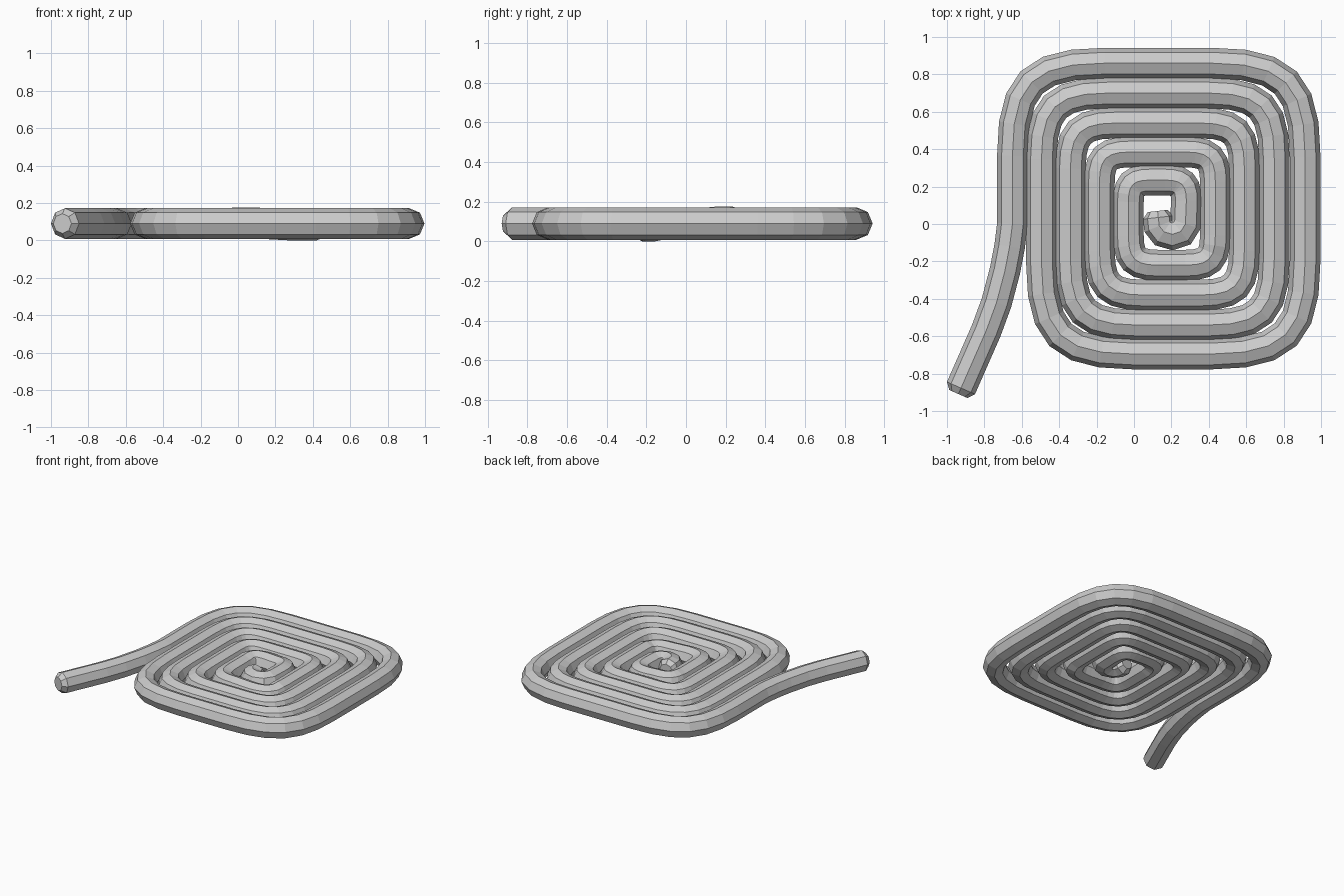
import bpy, bmesh, math
from mathutils import Vector

if "Cube" in bpy.data.objects:
    bpy.data.objects.remove(bpy.data.objects["Cube"])

R, ZC, SIDES, SEG = 0.082, 0.09, 8, 6

# Centre lines of the straight runs, from the inside outwards
rights = [0.28, 0.435, 0.59, 0.75, 0.915]
tops = [0.235, 0.385, 0.54, 0.70, 0.86]
lefts = [-0.03, -0.185, -0.34, -0.495, -0.65]
bottoms = [-0.22, -0.38, -0.54, -0.695]

# Inner curl
path = [Vector(p) for p in ((0.13, 0.035), (0.135, -0.01), (0.16, -0.042),
                            (0.205, -0.055), (0.25, -0.04), (0.275, 0.0))]

# Corners of the squared spiral
corners = []
for i in range(5):
    corners += [(rights[i], tops[i]), (lefts[i], tops[i])]
    if i < 4:
        corners += [(lefts[i], bottoms[i]), (rights[i + 1], bottoms[i])]
corners = [Vector(c) for c in corners]
full = [Vector((0.28, 0.0))] + corners + [Vector((-0.65, -0.7))]


def round_corner(prev, corner, nxt):
    """Cubic curve around one corner, wider on the outer turns."""
    half = max(abs(corner.x - 0.13), abs(corner.y - 0.08))
    reach = 0.1 + 0.65 * half * half
    a, b = prev - corner, nxt - corner
    da = min(reach, a.length * 0.47)
    db = min(reach, b.length * 0.47)
    a, b = a.normalized() * da, b.normalized() * db
    pts = []
    for k in range(SEG + 1):
        t = k / SEG
        wa = (1 - t) ** 3 + 3 * (1 - t) ** 2 * t * 0.22
        wb = t ** 3 + 3 * t * t * (1 - t) * 0.22
        pts.append(corner + a * wa + b * wb)
    return pts


for p, c, n in zip(full, full[1:], full[2:]):
    path += round_corner(p, c, n)

# Loose tail
path += [Vector(p) for p in ((-0.65, 0.0), (-0.665, -0.12), (-0.69, -0.25),
                             (-0.735, -0.42), (-0.79, -0.57), (-0.925, -0.877))]

# Sweep an octagon along the path, with bevelled ends
bm = bmesh.new()


def ring(centre, direction, radius, width=1.0, lift=0.0):
    side = Vector((-direction.y, direction.x))
    verts = []
    for k in range(SIDES):
        a = 2 * math.pi * k / SIDES
        p = centre + side * (radius * width * math.cos(a))
        verts.append(bm.verts.new((p.x, p.y, ZC + lift + radius * math.sin(a))))
    return verts


def wobble(p):
    if (p - Vector((0.36, -0.2))).length < 0.09:
        return -0.008
    if (p - Vector((0.02, 0.2))).length < 0.09:
        return 0.004
    return 0.0


first = (path[1] - path[0]).normalized()
last = (path[-1] - path[-2]).normalized()
rings = [ring(path[0] - first * 0.035, first, 0.053)]
for i, p in enumerate(path):
    d_in = (p - path[i - 1]).normalized() if i else first
    d_out = (path[i + 1] - p).normalized() if i < len(path) - 1 else last
    d = (d_in + d_out).normalized()
    rings.append(ring(p, d, R, 1 / max(d.dot(d_in), 0.8), wobble(p)))
rings.append(ring(path[-1] + last * 0.035, last, 0.053))

for r0, r1 in zip(rings, rings[1:]):
    for k in range(SIDES):
        j = (k + 1) % SIDES
        bm.faces.new((r0[k], r0[j], r1[j], r1[k]))
bm.faces.new(rings[0])
bm.faces.new(rings[-1])
bmesh.ops.recalc_face_normals(bm, faces=bm.faces)

mesh = bpy.data.meshes.new("coiled_rope")
bm.to_mesh(mesh)
bm.free()
rope = bpy.data.objects.new("coiled_rope", mesh)
bpy.context.collection.objects.link(rope)
